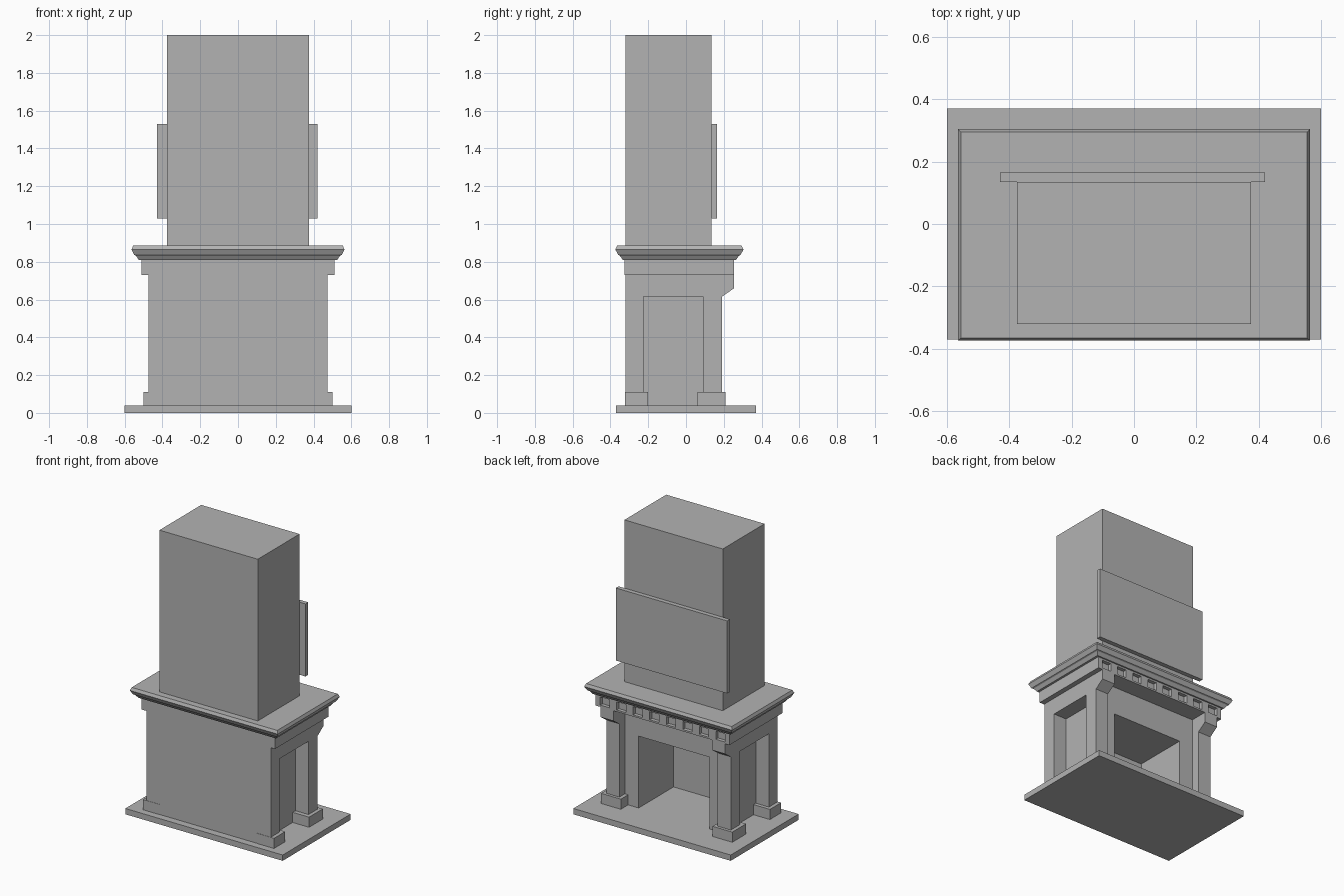
import bpy
import bmesh

cube = bpy.data.objects.get("Cube")
if cube:
    bpy.data.objects.remove(cube, do_unlink=True)

# Single stone colour
stone = bpy.data.materials.new("plain_grey_stone")
stone.use_nodes = True
GREY = (0.45, 0.45, 0.45, 1)
stone.diffuse_color = GREY
stone.node_tree.nodes["Principled BSDF"].inputs["Base Color"].default_value = GREY


def finish(name, bm):
    bmesh.ops.recalc_face_normals(bm, faces=bm.faces)
    mesh = bpy.data.meshes.new(name)
    bm.to_mesh(mesh)
    bm.free()
    mesh.materials.append(stone)
    obj = bpy.data.objects.new(name, mesh)
    bpy.context.collection.objects.link(obj)
    return obj


def box(name, xs, ys, zs):
    bm = bmesh.new()
    bmesh.ops.create_cube(bm, size=1)
    for v in bm.verts:
        v.co = [r[0] if c < 0 else r[1] for c, r in zip(v.co, (xs, ys, zs))]
    return finish(name, bm)


def prism_x(name, profile, x0, x1):
    """Extrude a y-z profile along x."""
    bm = bmesh.new()
    face = bm.faces.new([bm.verts.new((x0, y, z)) for y, z in profile])
    new = bmesh.ops.extrude_face_region(bm, geom=[face])["geom"]
    bmesh.ops.translate(bm, vec=(x1 - x0, 0, 0),
                        verts=[g for g in new if isinstance(g, bmesh.types.BMVert)])
    return finish(name, bm)


def stacked_rings(name, half_x, y0, y1, levels):
    """Loft rectangular rings given as (outward offset, height)."""
    bm = bmesh.new()
    rings = []
    for o, z in levels:
        hx, a, b = half_x + o, y0 - o, y1 + o
        rings.append([bm.verts.new((x, y, z)) for x, y in
                      ((-hx, a), (hx, a), (hx, b), (-hx, b))])
    for low, high in zip(rings, rings[1:]):
        for i in range(4):
            j = (i + 1) % 4
            bm.faces.new((low[i], low[j], high[j], high[i]))
    bm.faces.new(rings[0])
    bm.faces.new(rings[-1])
    return finish(name, bm)


def cut(obj, xs, ys, zs):
    cutter = box("cutter", xs, ys, zs)
    cutter.hide_render = True
    mod = obj.modifiers.new("cut", 'BOOLEAN')
    mod.operation, mod.solver, mod.object = 'DIFFERENCE', 'EXACT', cutter
    bpy.context.view_layer.objects.active = obj
    bpy.ops.object.modifier_apply(modifier=mod.name)
    bpy.data.objects.remove(cutter, do_unlink=True)


def side_range(side, inner, outer):
    return sorted((side * inner, side * outer))


# Hearth slab
box("hearth_slab", (-.6, .6), (-.37, .37), (0, .04))

# Body with a recessed front bay, a firebox and side niches
body = box("fireplace_body", (-.475, .475), (-.32, .19), (.04, .73))
cut(body, (-.375, .375), (.13, .3), (0, .8))
cut(body, (-.27, .27), (-.25, .3), (0, .535))
for side in (-1, 1):
    cut(body, side_range(side, .375, .6), (-.225, .09), (0, .615))

# Frieze with a row of sunken square panels
frieze = box("frieze", (-.51, .51), (-.325, .255), (.73, .81))
for i in range(8):
    x = (i - 3.5) * .126
    cut(frieze, (x - .035, x + .035), (.23, .3), (.742, .798))

# Corbels and pillar plinths
for side, label in ((-1, "right"), (1, "left")):
    prism_x("corbel_" + label,
            [(.185, .73), (.255, .73), (.255, .66), (.19, .615), (.185, .615)],
            *side_range(side, .375, .475))
    box("opening_plinth_" + label, side_range(side, .35, .5), (.06, .21), (.04, .11))
    box("wall_plinth_" + label, side_range(side, .37, .5), (-.322, -.2), (.04, .11))

# Mantel shelf with moulded edge
stacked_rings("mantel_shelf", .515, -.325, .255,
              [(.01, .81), (.025, .832), (.034, .836), (.049, .865), (.04, .885)])

# Chimney breast and wall panel
box("chimney_breast", (-.375, .375), (-.32, .135), (.885, 2))
box("wall_panel", (-.43, .42), (.135, .165), (1.03, 1.53))
